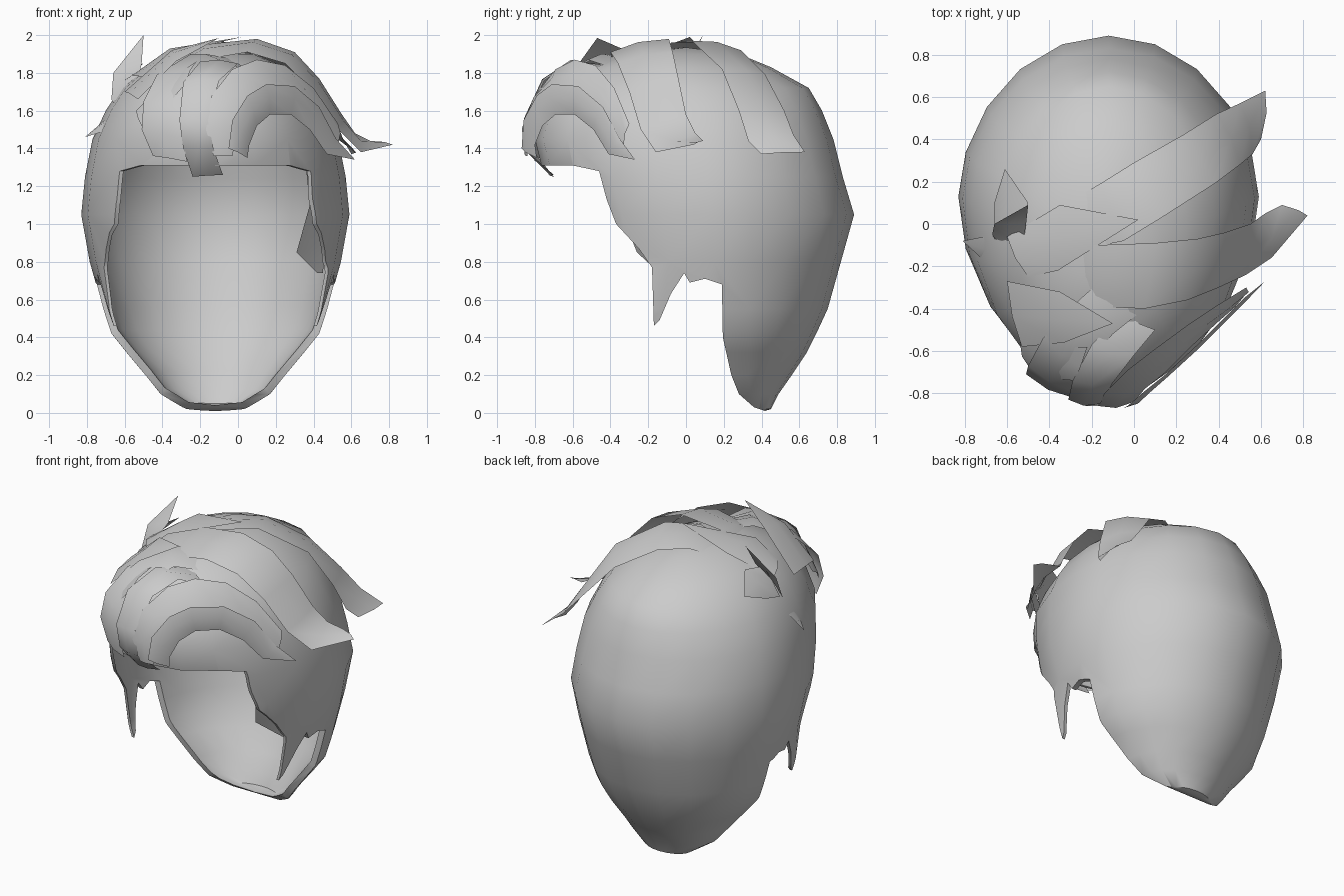
import bpy, bmesh, math
from mathutils import Vector

grey = bpy.data.materials.new("hair grey")
grey.diffuse_color = (0.6, 0.6, 0.6, 1)
CX = -0.12
CORE = Vector((CX, 0.05, 1.2))


def make(name, bm, mat=True):
    me = bpy.data.meshes.new(name)
    bm.to_mesh(me)
    bm.free()
    ob = bpy.data.objects.new(name, me)
    bpy.context.collection.objects.link(ob)
    if mat:
        me.materials.append(grey)
    return ob


def smooth(ob, angle=40):
    bpy.ops.object.select_all(action='DESELECT')
    ob.select_set(True)
    bpy.context.view_layer.objects.active = ob
    bpy.ops.object.shade_smooth_by_angle(angle=math.radians(angle))


# Cap: stacked rings (height, half width, centre y, front depth, back depth)
RINGS = [(0.02, .16, .36, .30, .09), (0.10, .29, .29, .40, .20),
         (0.20, .37, .24, .70, .32), (0.32, .47, .22, 1.1, .42),
         (0.42, .55, .20, 1.3, .49), (0.55, .595, .18, 1.1, .57),
         (0.80, .665, .15, .78, .67), (1.05, .71, .13, .80, .76),
         (1.25, .69, .12, .87, .71), (1.45, .65, .10, .90, .68),
         (1.60, .58, .07, .82, .65), (1.72, .50, .04, .70, .61),
         (1.83, .37, .00, .50, .45), (1.90, .21, .00, .30, .28)]
N = 20
bm = bmesh.new()
rows = []
for z, w, yc, df, db in RINGS:
    row = []
    for i in range(N):
        a = 2 * math.pi * i / N
        s = math.sin(a)
        y = yc + (db * s ** 1.1 if s > 0 else df * s)
        row.append(bm.verts.new((CX + w * math.cos(a), y, z)))
    rows.append(row)
for r0, r1 in zip(rows, rows[1:]):
    for i in range(N):
        j = (i + 1) % N
        bm.faces.new((r0[i], r0[j], r1[j], r1[i]))
for row, pole in ((rows[0], (CX, .38, .0)), (rows[-1], (CX, 0, 1.935))):
    p = bm.verts.new(pole)
    for i in range(N):
        bm.faces.new((row[i], row[(i + 1) % N], p))
bmesh.ops.recalc_face_normals(bm, faces=bm.faces)
cap = make("hair_cap", bm)

# The shell is thinner towards the face
group = cap.vertex_groups.new(name="thickness")
for v in cap.data.vertices:
    group.add([v.index], 1.0 if v.co.y > 0.1 else 0.4, 'REPLACE')

# Cutter: side outline of the face opening, sideburn, ear notch and nape
OUTLINE = [(-2, 1.31), (-.60, 1.31), (-.46, 1.28), (-.42, 1.13), (-.37, 1.0), (-.25, .87),
           (-.18, .77), (-.17, .46), (-.14, .49), (-.08, .63), (-.01, .74), (.02, .69),
           (.10, .71), (.19, .68), (.195, .40), (.24, .20), (.28, .10), (.36, .03),
           (.425, .008), (.425, -.2), (-2, -.2)]
bm = bmesh.new()
face = bm.faces.new([bm.verts.new((-2, y, z)) for y, z in OUTLINE])
ext = bmesh.ops.extrude_face_region(bm, geom=[face])
bmesh.ops.translate(bm, vec=(4, 0, 0), verts=[v for v in ext["geom"] if isinstance(v, bmesh.types.BMVert)])
bmesh.ops.recalc_face_normals(bm, faces=bm.faces)
cutter = make("opening_cutter", bm, False)
cutter.hide_render = True

sol = cap.modifiers.new("shell", 'SOLIDIFY')
sol.thickness = 0.04
sol.offset = -1
sol.vertex_group = "thickness"
cut = cap.modifiers.new("opening", 'BOOLEAN')
cut.operation = 'DIFFERENCE'
cut.solver = 'EXACT'
cut.object = cutter
dg = bpy.context.evaluated_depsgraph_get()
baked = bpy.data.meshes.new_from_object(cap.evaluated_get(dg))
cap.modifiers.clear()
cap.data = baked
bpy.data.objects.remove(cutter)
smooth(cap)


# Locks: ribbons between two edges, with a slightly raised middle
def lock(name, a, b, bulge=0.02):
    bm = bmesh.new()
    rows = []
    for p, q in zip(a, b):
        p, q = Vector(p), Vector(q)
        m = (p + q) / 2
        m += (m - CORE).normalized() * bulge * min(1, (p - q).length / 0.15)
        rows.append([bm.verts.new(v) for v in (p, m, q)])
    for r, s in zip(rows, rows[1:]):
        for i in (0, 1):
            bm.faces.new((r[i], r[i + 1], s[i + 1], s[i]))
    bmesh.ops.remove_doubles(bm, verts=bm.verts, dist=0.001)
    bmesh.ops.recalc_face_normals(bm, faces=bm.faces)
    if sum(f.normal.dot(f.calc_center_median() - CORE) for f in bm.faces) < 0:
        bmesh.ops.reverse_faces(bm, faces=bm.faces)
    smooth(make(name, bm), 50)


# Curled fringe, from the inner curl outwards
lock("fringe_inner_curl",
     [(-.05, -.87, 1.40), (-.03, -.86, 1.55), (.05, -.79, 1.68), (.15, -.71, 1.74),
      (.30, -.57, 1.73), (.43, -.44, 1.62), (.52, -.35, 1.45), (.62, -.27, 1.34)],
     [(.05, -.79, 1.35), (.06, -.80, 1.42), (.10, -.76, 1.52), (.17, -.69, 1.58),
      (.28, -.59, 1.58), (.38, -.49, 1.50), (.47, -.41, 1.37), (.62, -.27, 1.34)])
lock("fringe_middle_curl",
     [(-.13, -.84, 1.36), (-.17, -.86, 1.50), (-.14, -.80, 1.68), (-.03, -.69, 1.82),
      (.10, -.59, 1.87), (.25, -.48, 1.84), (.40, -.38, 1.72), (.53, -.30, 1.53)],
     [(-.03, -.84, 1.36), (.00, -.84, 1.50), (.05, -.78, 1.64), (.15, -.70, 1.70),
      (.28, -.57, 1.69), (.40, -.46, 1.60), (.48, -.39, 1.48), (.53, -.33, 1.42)])
lock("fringe_centre_band",
     [(-.24, -.70, 1.25), (-.29, -.82, 1.40), (-.31, -.83, 1.55), (-.29, -.74, 1.75),
      (-.20, -.57, 1.86), (-.05, -.42, 1.84)],
     [(-.08, -.70, 1.26), (-.13, -.86, 1.40), (-.16, -.85, 1.55), (-.10, -.75, 1.76),
      (.00, -.62, 1.85), (.10, -.50, 1.79)])
lock("fringe_left_band",
     [(-.45, -.72, 1.36), (-.51, -.71, 1.50), (-.50, -.67, 1.65), (-.43, -.54, 1.79),
      (-.25, -.35, 1.90), (-.10, -.22, 1.88)],
     [(-.27, -.80, 1.33), (-.29, -.82, 1.45), (-.29, -.79, 1.60), (-.24, -.68, 1.77),
      (-.10, -.52, 1.87), (.05, -.40, 1.83)])

# Long locks combed over the crown to the right
lock("front_sweep",
     [(-.34, -.36, 1.78), (-.18, -.39, 1.87), (.05, -.40, 1.91), (.25, -.36, 1.85),
      (.40, -.30, 1.70), (.53, -.24, 1.50), (.65, -.16, 1.38), (.82, .04, 1.42)],
     [(-.34, -.10, 1.85), (-.18, -.10, 1.95), (.10, -.09, 1.98), (.30, -.07, 1.91),
      (.43, -.04, 1.77), (.55, .00, 1.58), (.62, .05, 1.48), (.70, .09, 1.44)])
lock("back_sweep",
     [(-.25, -.12, 1.87), (-.05, -.08, 1.96), (.13, .03, 1.97), (.38, .19, 1.82),
      (.50, .28, 1.60), (.56, .33, 1.44), (.60, .40, 1.37)],
     [(-.35, .08, 1.87), (-.16, .19, 1.93), (.00, .29, 1.92), (.23, .42, 1.79),
      (.39, .52, 1.60), (.50, .57, 1.47), (.62, .63, 1.38)])

# Short loose tufts at the parting on the left
lock("crown_tuft",
     [(-.60, -.06, 1.76), (-.35, .09, 1.92), (.02, .02, 1.99)],
     [(-.50, -.25, 1.78), (-.36, -.22, 1.90), (.02, .02, 1.99)])
lock("upper_tuft",
     [(-.60, -.27, 1.70), (-.35, -.32, 1.92), (-.10, -.47, 1.985)],
     [(-.53, -.58, 1.66), (-.33, -.56, 1.86), (-.10, -.47, 1.985)])
lock("lower_tuft",
     [(-.54, -.55, 1.60), (-.40, -.58, 1.74), (-.22, -.58, 1.86)],
     [(-.50, -.67, 1.50), (-.40, -.73, 1.60), (-.28, -.74, 1.74)])
lock("upright_spike",
     [(-.58, -.20, 1.52), (-.67, -.05, 1.66), (-.66, .00, 1.80), (-.50, .09, 2.0)],
     [(-.55, -.28, 1.60), (-.53, -.14, 1.76), (-.51, .00, 1.85), (-.50, .09, 2.0)], 0)
lock("side_flap",
     [(-.66, -.04, 1.66), (-.66, .10, 1.70), (-.61, .26, 1.76)],
     [(-.54, .00, 1.84), (-.50, .10, 1.85), (-.61, .26, 1.76)])
lock("side_tip",
     [(-.55, -.25, 1.64), (-.66, -.05, 1.59), (-.81, -.08, 1.46)],
     [(-.58, -.32, 1.50), (-.68, -.20, 1.50), (-.81, -.08, 1.46)])

# Inner lock beside the right cheek
lock("cheek_lock",
     [(.36, -.44, 1.30), (.38, -.36, 1.10), (.31, -.26, .85), (.42, -.14, .74)],
     [(.42, -.40, 1.30), (.45, -.28, 1.10), (.46, -.18, .90), (.45, -.12, .74)], 0)
